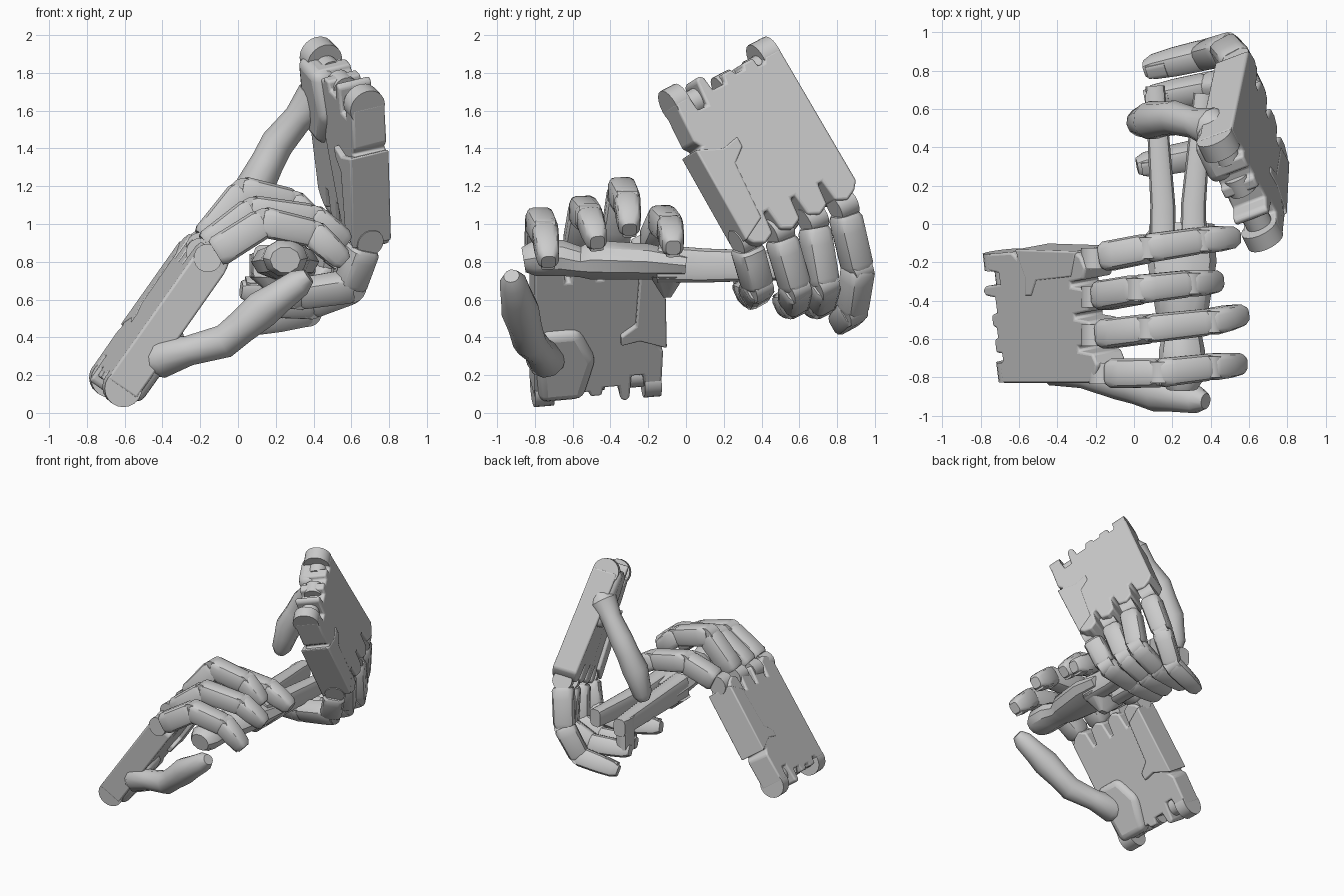
import bpy, bmesh, math
from mathutils import Vector as V

if "Cube" in bpy.data.objects:
    bpy.data.objects.remove(bpy.data.objects["Cube"])


def finish(name, bm, bevel=0.0):
    bmesh.ops.recalc_face_normals(bm, faces=bm.faces)
    me = bpy.data.meshes.new(name)
    bm.to_mesh(me)
    bm.free()
    ob = bpy.data.objects.new(name, me)
    bpy.context.collection.objects.link(ob)
    if bevel:
        m = ob.modifiers.new("bevel", 'BEVEL')
        m.width, m.segments, m.limit_method = bevel, 3, 'ANGLE'
    bpy.ops.object.select_all(action='DESELECT')
    ob.select_set(True)
    bpy.context.view_layer.objects.active = ob
    bpy.ops.object.shade_smooth_by_angle(angle=math.radians(35))
    return ob


def circle(n):
    return [(math.cos(2 * math.pi * i / n), math.sin(2 * math.pi * i / n)) for i in range(n)]


K, M = 0.5, 0.84
BOX = [(1, -K), (1, K), (M, M), (K, 1), (-K, 1), (-M, M),
       (-1, K), (-1, -K), (-M, -M), (-K, -1), (K, -1), (M, -M)]


def loft(bm, pts, sizes, side, section):
    """Skin a section along a path; sizes are (half width, half height)."""
    pts = [V(p) for p in pts]
    rings = []
    for i, p in enumerate(pts):
        t = (pts[min(i + 1, len(pts) - 1)] - pts[max(i - 1, 0)]).normalized()
        s = (side - t * side.dot(t)).normalized()
        u = t.cross(s)
        w, h = sizes[i]
        rings.append([bm.verts.new(p + s * (x * w) + u * (y * h)) for x, y in section])
    n = len(section)
    for r, q in zip(rings, rings[1:]):
        for j in range(n):
            bm.faces.new((r[j], r[(j + 1) % n], q[(j + 1) % n], q[j]))
    bm.faces.new(rings[0])
    bm.faces.new(rings[-1])


def phalanx(bm, p, q, a, b, side, tip=False):
    ts = [0, .08, .3, .9, 1] if not tip else [0, .1, .6, 1, 1.16]
    ks = [.85, 1, 1, 1, .85] if not tip else [.85, 1, 1, .9, .6]
    sz = []
    for t, k in zip(ts, ks):
        r = (a + (b - a) * min(t, 1)) * k
        sz.append((r * .92, r))
    loft(bm, [p.lerp(q, t) for t in ts], sz, side, BOX)


def finger(name, pts, w):
    bm = bmesh.new()
    radii = [.084, .082, .076, .068]
    pts = [V(p) for p in pts]
    for i in range(3):
        a, b = pts[i], pts[i + 1]
        d = (b - a).normalized()
        phalanx(bm, a + d * (.05 if i == 0 else -.015), b, radii[i], radii[i + 1], w, i == 2)
    # hinge pins at the knuckles
    for i in range(3):
        c, r = pts[i], radii[i] * .9
        loft(bm, [c - w * .055, c + w * .055], [(r, r)] * 2, (pts[i + 1] - c).normalized(), circle(16))
    # nail plate on the tip
    a, b = pts[2], pts[3]
    up = w.cross(b - a).normalized()
    if up.dot(pts[1] - b) < 0:
        up = -up
    o = up * .062
    loft(bm, [a.lerp(b, .72) + o, a.lerp(b, 1.1) + o * .85], [(.04, .012), (.036, .012)], w, BOX)
    finish(name, bm)


def thumb(name, pts, side):
    bm = bmesh.new()
    pts = [V(p) for p in pts]
    path = [pts[0].lerp(pts[1], -.25), pts[0]]
    sz = [.065, .108]
    for i, (mid, end) in enumerate([(.08, .09), (.09, .102), (.087, .074)]):
        path += [pts[i].lerp(pts[i + 1], .45), pts[i + 1]]
        sz += [mid, end]
    path.append(pts[3].lerp(pts[2], -.25))
    sz.append(.042)
    loft(bm, path, [(r, r) for r in sz], side, circle(11))
    finish(name, bm)


# palm outline: (along the fingers, across from thumb edge to little finger edge)
OUTLINE = [(.07, 0), (.07, -.1), (.1, -.12), (.1, -.155), (.05, -.16),
           (.05, -.23), (.08, -.24), (.08, -.29), (.05, -.3), (.05, -.36), (.1, -.37), (.1, -.45),
           (.02, -.46), (0, -.485), (.02, -.51), (.16, -.52), (.16, -.58), (.07, -.59),
           (.07, -.68), (.3, -.69), (.34, -.66), (.36, -.7), (.88, -.69)]
for k, b in enumerate([-.605, -.435, -.265, -.095]):
    OUTLINE += [(.92, b - .06), (.95, b), (.92, b + .06)]
    if k < 3:
        OUTLINE += [(.8, b + .072), (.8, b + .098)]
OUTLINE += [(.88, 0)]


def palm(name, o, f, w, n, twist=0.0):
    def P(a, b, c):
        return o + f * a + w * b + n * (c + twist * a * (1 + b / .7))

    def slab(part, outline, c0, c1, bevel):
        bm = bmesh.new()
        lo = [bm.verts.new(P(a, b, c0)) for a, b in outline]
        hi = [bm.verts.new(P(a, b, c1)) for a, b in outline]
        bm.faces.new(lo)
        bm.faces.new(hi)
        for i in range(len(lo)):
            j = (i + 1) % len(lo)
            bm.faces.new((lo[i], lo[j], hi[j], hi[i]))
        finish(name + part, bm, bevel)

    slab("_palm", OUTLINE, -.19, 0, .018)
    # plate along the little finger edge
    slab("_side_plate", [(.34, -.705), (.89, -.695), (.82, -.56), (.5, -.54), (.44, -.46), (.38, -.46), (.4, -.56)],
         -.22, .004, .01)
    # thumb mound at the wrist
    slab("_thumb_mound", [(.05, -.02), (.05, -.26), (.3, -.33), (.5, -.24), (.5, -.02), (.3, -.005)],
         -.23, -.1, .05)
    # wrist joint: rounded outer prongs and inner pins
    for i, (b, hw, r, a) in enumerate([(-.055, .052, .1, .075), (-.635, .045, .1, .075),
                                       (-.13, .05, .07, .11), (-.33, .05, .07, .11), (-.55, .05, .07, .11)]):
        bm = bmesh.new()
        c = P(a, b, -.1)
        loft(bm, [c - w * hw, c + w * hw], [(r, r)] * 2, f, circle(20))
        finish(name + "_wrist_pin_%d" % i, bm)


NAMES = ["index", "middle", "ring", "little"]

# lower hand, reaching to the right
fA = V((.575, 0, .818))
wA = V((.123, -.99, -.086))
wA = (wA - fA * wA.dot(fA)).normalized()
palm("lower", V((-.73, -.83, .125)), fA, wA, wA.cross(fA))
LOWER = [
    [(-.16, -.78, .82), (.14, -.775, 1.01), (.4, -.745, .95), (.54, -.73, .82)],
    [(-.2, -.58, .85), (.08, -.545, 1.07), (.4, -.51, 1.03), (.55, -.475, .92)],
    [(-.2, -.38, .88), (.03, -.34, 1.17), (.29, -.31, 1.11), (.42, -.30, .99)],
    [(-.2, -.18, .89), (.08, -.125, 1.02), (.35, -.085, .98), (.51, -.07, .89)]]
SIDE_A = V((0, -1, 0))
for nm, pts in zip(NAMES, LOWER):
    finger("lower_%s_finger" % nm, pts, SIDE_A)
thumb("lower_thumb", [(-.41, -.74, .29), (-.07, -.83, .38), (.13, -.88, .55), (.325, -.915, .69)], V((0, 1, 0)))

# upper hand, mirrored and hanging down
fB = V((.03, .47, -.87)).normalized()
wB = V((-.40, .80, .42))
wB = (wB - fB * wB.dot(fB)).normalized()
palm("upper", V((.5, .46, 1.99)), fB, wB, fB.cross(wB), .085)
UPPER = [
    [(.55, .83, 1.1), (.48, .91, .76), (.36, .88, .54), (.1, .82, .48)],
    [(.6, .67, 1.03), (.58, .73, .68), (.37, .71, .58), (.1, .66, .58)],
    [(.64, .49, .97), (.58, .58, .66), (.38, .57, .58), (.14, .52, .58)],
    [(.68, .31, .92), (.59, .38, .67), (.32, .36, .63), (.06, .31, .65)]]
for nm, pts in zip(NAMES, UPPER):
    finger("upper_%s_finger" % nm, pts, wB)
thumb("upper_thumb", [(.41, .5, 1.67), (.21, .555, 1.43), (.09, .54, 1.2), (.03, .53, 1.01)], V((0, 1, 0)))

# forked tool held between the hands
X = V((1, 0, 0))
bm = bmesh.new()
loft(bm, [(.25, -.86, .81), (.25, -.8, .82), (.25, -.66, .82), (.25, -.56, .8), (.25, -.5, .81),
          (.25, -.2, .8), (.25, 0, .78)],
     [(.08, .07), (.12, .1), (.12, .1), (.1, .085), (.13, .11), (.18, .1), (.17, .07)], X, circle(10))
finish("tool_handle", bm)
for side, x0, x1, y1 in (("left", .15, .11, .72), ("right", .31, .36, .68)):
    bm = bmesh.new()
    loft(bm, [(x0, -.15, .79), (x0, .1, .78), (x1, y1, .78)],
         [(.07, .1), (.065, .09), (.05, .07)], X, BOX)
    if side == "left":
        loft(bm, [(x1, .64, .57), (x1, .64, .84)], [(.05, .07)] * 2, X, BOX)
    finish("tool_prong_" + side, bm)
# small fin under the handle
bm = bmesh.new()
loft(bm, [(.22, -.1, .61), (.22, -.1, .72)], [(.03, .02), (.16, .09)], X, BOX)
finish("tool_fin", bm)
